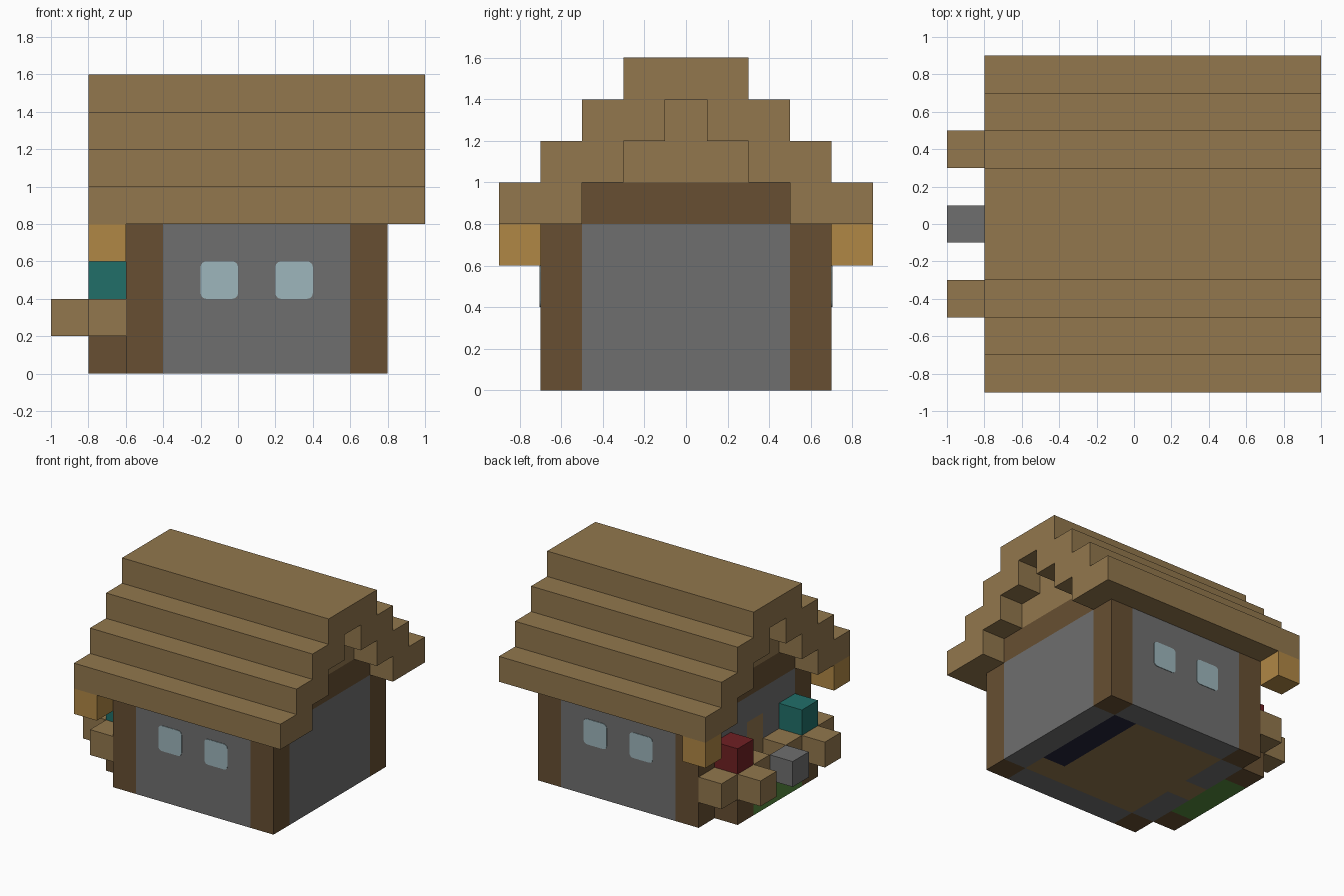
import bpy
import bmesh
from math import cos, sin, pi

cube = bpy.data.objects.get("Cube")
if cube:
    bpy.data.objects.remove(cube, do_unlink=True)

U = 0.2  # edge of one building block


def material(name, hex_code):
    def linear(i):
        c = int(hex_code[i:i + 2], 16) / 255
        return c / 12.92 if c < 0.04045 else ((c + 0.055) / 1.055) ** 2.4
    colour = (linear(0), linear(2), linear(4), 1)
    m = bpy.data.materials.new(name)
    m.use_nodes = True
    m.diffuse_color = colour
    node = m.node_tree.nodes["Principled BSDF"]
    node.inputs["Base Color"].default_value = colour
    node.inputs["Roughness"].default_value = 0.9
    return m


plank = material("plank", "92774d")
log = material("dark_log", "674f32")
stone = material("stone", "6f6f6f")
glass = material("pale_glass", "9db6bc")
amber = material("amber", "b08745")
teal = material("teal", "216f69")
red = material("red", "702023")
grass = material("grass", "568a3e")
navy = material("dark_navy", "24243a")


def prism(name, mat, points, offset):
    """Extrude a closed 3D outline along an offset vector."""
    bm = bmesh.new()
    face = bm.faces.new([bm.verts.new(p) for p in points])
    new = bmesh.ops.extrude_face_region(bm, geom=[face])["geom"]
    bmesh.ops.translate(bm, vec=offset, verts=[v for v in new if isinstance(v, bmesh.types.BMVert)])
    bmesh.ops.recalc_face_normals(bm, faces=bm.faces)
    mesh = bpy.data.meshes.new(name)
    bm.to_mesh(mesh)
    bm.free()
    mesh.materials.append(mat)
    obj = bpy.data.objects.new(name, mesh)
    bpy.context.collection.objects.link(obj)
    return obj


def box(name, mat, x, y, z):
    """Box from (low, high) ranges on each axis."""
    outline = [(x[0], y[0], z[0]), (x[1], y[0], z[0]), (x[1], y[1], z[0]), (x[0], y[1], z[0])]
    return prism(name, mat, outline, (0, 0, z[1] - z[0]))


def block(name, mat, x, y, z):
    """Single block centred on x and y, standing on z."""
    h = U / 2
    return box(name, mat, (x - h, x + h), (y - h, y + h), (z, z + U))


# Floor with a dark strip
box("floor", plank, (-0.4, 0.4), (-0.5, 0.5), (0, U))
box("floor_strip", navy, (0.4, 0.6), (-0.3, 0.5), (0, U))
block("floor_end", plank, 0.5, -0.4, 0)

# End wall without openings, and door wall around the door
box("left_wall", stone, (0.6, 0.8), (-0.5, 0.5), (0, 0.8))
box("door_lintel", stone, (-0.6, -0.4), (-0.1, 0.1), (0.6, 0.8))
box("door", plank, (-0.6, -0.4), (-0.1, 0.1), (0, 0.6))

for side, label in ((-1, "front"), (1, "back")):
    def span(a, b):
        return sorted((side * a, side * b))

    # Long walls, door wall halves and corner posts
    box(label + "_wall", stone, (-0.4, 0.6), span(0.5, 0.7), (0, 0.8))
    box(label + "_door_wall", stone, (-0.6, -0.4), span(0.1, 0.5), (0, 0.8))
    for x in (-0.5, 0.7):
        box(label + "_corner_post", log, (x - 0.1, x + 0.1), span(0.5, 0.7), (0, 0.8))

    # Rounded window panes
    for cx in (-0.1, 0.3):
        r, inner = 0.03, U / 2 - 0.03
        outline = []
        for quarter in range(4):
            mid = quarter * pi / 2 + pi / 4
            sx, sz = (1 if cos(mid) > 0 else -1), (1 if sin(mid) > 0 else -1)
            for step in range(5):
                a = quarter * pi / 2 + step * pi / 8
                outline.append((cx + sx * inner + r * cos(a), side * 0.699,
                                0.5 + sz * inner + r * sin(a)))
        prism(label + "_window", glass, outline, (0, side * 0.005, 0))

    # Lantern under the eave
    block(label + "_lantern", amber, -0.7, side * 0.8, 0.6)

    # Planter: log base, box boards around it and a flower block
    py = side * 0.4
    block(label + "_planter_base", log, -0.7, py, 0)
    block(label + "_planter_soil", plank, -0.7, py, U)
    for dx, dy in ((-U, 0), (0, U), (0, -U)):
        block(label + "_planter_board", plank, -0.7 + dx, py + dy, U)
    block(label + "_flower", red if side > 0 else teal, -0.7, py, 2 * U)

# Grass strip and doorstep
box("grass_strip", grass, (-0.8, -0.6), (-0.3, 0.3), (0, U))
block("doorstep", stone, -0.9, 0, U)

# Gable ends: log beam with stepped planks above
for x in ((-0.6, -0.4), (0.6, 0.8)):
    box("gable_beam", log, x, (-0.5, 0.5), (0.8, 1.0))
    box("gable_lower", plank, x, (-0.3, 0.3), (1.0, 1.2))
    box("gable_upper", plank, x, (-0.1, 0.1), (1.2, 1.4))

# Stepped roof shell, one outline extruded along the ridge
outer, inner = [], []
for i in range(4):
    z = 0.8 + i * U
    outer += [(0.9 - i * U, z), (0.9 - i * U, z + U)]
    if i < 3:
        inner += [(0.5 - i * U, z), (0.5 - i * U, z + U)]
half = inner[::-1] + outer
profile = half + [(-y, z) for y, z in reversed(half)]
prism("roof", plank, [(-0.8, y, z) for y, z in profile], (1.8, 0, 0))
